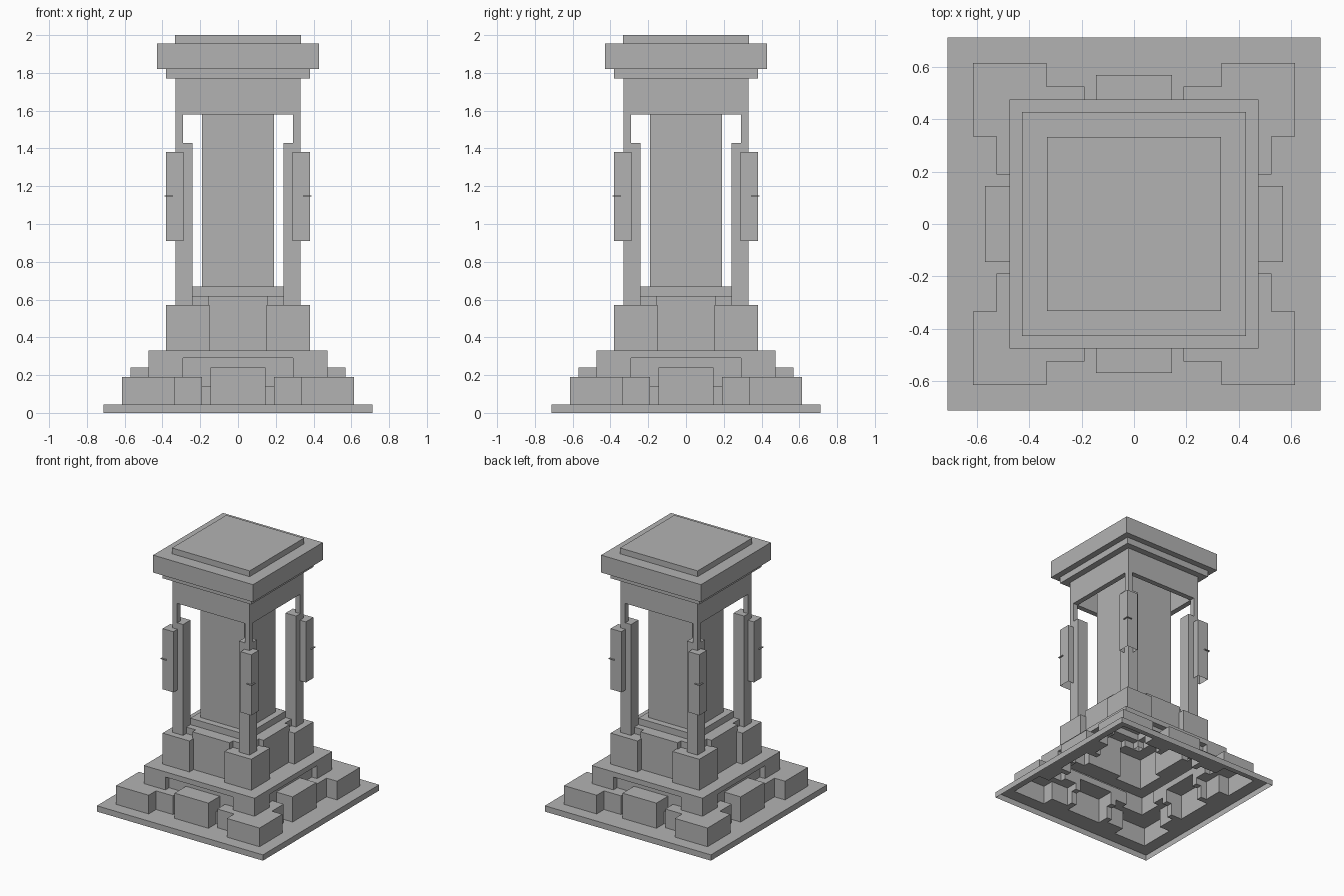
import bpy, bmesh
from mathutils import Matrix, Vector

cube = bpy.data.objects.get("Cube")
if cube:
    bpy.data.objects.remove(cube, do_unlink=True)

stone = bpy.data.materials.new("grey stone")
stone.diffuse_color = (0.45, 0.45, 0.45, 1)
stone.use_nodes = True
stone.node_tree.nodes["Principled BSDF"].inputs["Base Color"].default_value = (0.45, 0.45, 0.45, 1)


def add_box(bm, b, open_bottom=False):
    x0, x1, y0, y1, z0, z1 = b
    m = Matrix.Translation(((x0 + x1) / 2, (y0 + y1) / 2, (z0 + z1) / 2))
    m = m @ Matrix.Diagonal((x1 - x0, y1 - y0, z1 - z0, 1))
    verts = bmesh.ops.create_cube(bm, size=1, matrix=m)["verts"]
    if open_bottom:
        low = [f for f in {f for v in verts for f in v.link_faces}
               if f.calc_center_median().z < z0 + 1e-4]
        bmesh.ops.delete(bm, geom=low, context="FACES_ONLY")


def make(name, boxes, open_bottom=False):
    bm = bmesh.new()
    for b in boxes:
        add_box(bm, b, open_bottom)
    mesh = bpy.data.meshes.new(name)
    bm.to_mesh(mesh)
    bm.free()
    mesh.materials.append(stone)
    obj = bpy.data.objects.new(name, mesh)
    bpy.context.scene.collection.objects.link(obj)
    return obj


def four(*boxes):
    """Repeat boxes on all four sides."""
    out = []
    for b in boxes:
        for _ in range(4):
            out.append(b)
            x0, x1, y0, y1, z0, z1 = b
            b = (-y1, -y0, x0, x1, z0, z1)
    return out


def square(r, z0, z1):
    return (-r, r, -r, r, z0, z1)


# Stepped base and column, merged into one hollow shell
tiers = [
    square(0.43, 0.02, 0.31),      # core behind the recesses
    square(0.475, 0.29, 0.33),     # platform slab
    square(0.29, 0.31, 0.62),      # pedestal body
    square(0.24, 0.60, 0.67),      # column foot
    square(0.19, 0.65, 1.77),      # column
] + four(
    (0.335, 0.615, -0.615, -0.335, 0.02, 0.19),   # corner footing
    (0.19, 0.40, -0.525, -0.40, 0.02, 0.19),      # footing wings
    (-0.40, -0.19, -0.525, -0.40, 0.02, 0.19),
    (-0.145, 0.145, -0.57, -0.40, 0.02, 0.24),    # middle block
    (-0.25, 0.25, -0.475, -0.40, 0.02, 0.14),     # low sill
    (0.29, 0.475, -0.475, -0.29, 0.02, 0.31),     # platform corner
    (0.15, 0.38, -0.38, -0.15, 0.31, 0.57),       # pedestal corner block
    (-0.16, 0.16, -0.33, -0.20, 0.31, 0.62),      # pedestal middle
)
base = make("stepped_base_and_column", [square(0.712, 0, 0.045)])
tools = []
for i, b in enumerate(tiers):
    tool = make("tier_helper_%d" % i, [b])
    tool.hide_render = True
    tools.append(tool)
    mod = base.modifiers.new("merge", "BOOLEAN")
    mod.operation = "UNION"
    mod.solver = "EXACT"
    mod.object = tool
deps = bpy.context.evaluated_depsgraph_get()
merged = bpy.data.meshes.new_from_object(base.evaluated_get(deps))
base.modifiers.clear()
base.data = merged
for t in tools:
    bpy.data.objects.remove(t, do_unlink=True)

# Open the underside
bm = bmesh.new()
bm.from_mesh(merged)
bmesh.ops.delete(bm, geom=[f for f in bm.faces if f.calc_center_median().z < 0.001],
                 context="FACES")
bm.to_mesh(merged)
bm.free()
merged.materials.clear()
merged.materials.append(stone)

# Corner posts, thinner near the top
make("corner_posts", four((0.24, 0.33, -0.33, -0.24, 0.57, 1.43)), True)
make("post_necks", four((0.29, 0.33, -0.33, -0.29, 1.43, 1.58)), True)

# Hanging corner boxes with a small clasp on each
make("corner_lanterns", four((0.288, 0.38, -0.38, -0.288, 0.91, 1.38)), True)
make("lantern_clasps", four((0.345, 0.39, -0.39, -0.345, 1.145, 1.151)))

# Ring of beams carrying the cap
make("top_beams", four((-0.33, 0.29, -0.33, -0.29, 1.58, 1.77)))

# Layered cap
make("cap_moulding", [square(0.38, 1.77, 1.82)])
make("cap_slab", [square(0.428, 1.82, 1.955)])
make("cap_top", [square(0.333, 1.955, 2.0)])
